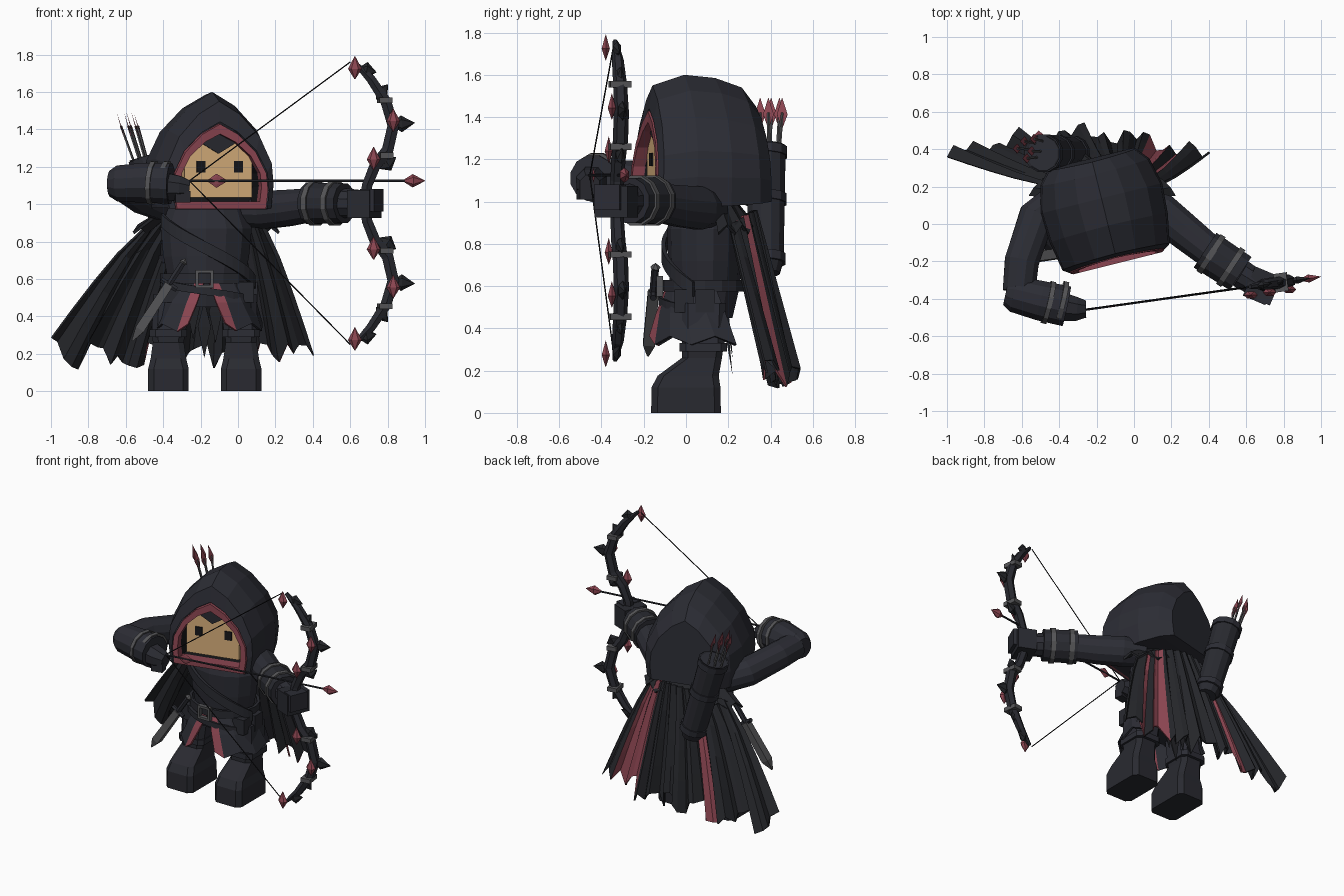
import bpy, math, random
from mathutils import Vector as V, Matrix

random.seed(4)
if "Cube" in bpy.data.objects:
    bpy.data.objects.remove(bpy.data.objects["Cube"])


def mat(name, r, g, b):
    m = bpy.data.materials.new(name)
    m.use_nodes = True
    m.diffuse_color = (r, g, b, 1)
    m.node_tree.nodes["Principled BSDF"].inputs["Base Color"].default_value = (r, g, b, 1)
    return m


CLOTH = mat("dark cloth", .025, .026, .035)
CAPE = mat("cape black", .018, .019, .023)
LEATHER = mat("dark leather", .022, .023, .03)
RED = mat("muted red", .26, .06, .082)
SKIN = mat("tan skin", .69, .43, .2)
METAL = mat("grey metal", .09, .09, .095)
BLACK = mat("black", .008, .008, .01)


def mesh(name, verts, faces, *mats):
    me = bpy.data.meshes.new(name)
    me.from_pydata([tuple(v) for v in verts], [], faces)
    ob = bpy.data.objects.new(name, me)
    bpy.context.collection.objects.link(ob)
    for m in mats:
        me.materials.append(m)
    return ob


def loft(name, rings, m, caps=(True, True)):
    n, k = len(rings[0]), len(rings)
    faces = [(j * n + i, j * n + (i + 1) % n, (j + 1) * n + (i + 1) % n, (j + 1) * n + i)
             for j in range(k - 1) for i in range(n)]
    if caps[0]:
        faces.append(tuple(reversed(range(n))))
    if caps[1]:
        faces.append(tuple(range((k - 1) * n, k * n)))
    return mesh(name, [p for r in rings for p in r], faces, m)


def tube(name, pts, radii, m, n=8, ref=(0, 0, 1), flat=1):
    pts = [V(p) for p in pts]
    rings = []
    for i, p in enumerate(pts):
        t = (pts[min(i + 1, len(pts) - 1)] - pts[max(i - 1, 0)]).normalized()
        a = t.cross(V(ref)).normalized()
        b = t.cross(a)
        ang = [math.tau * (k + .5) / n for k in range(n)]
        rings.append([p + radii[i] * (a * math.cos(g) * flat + b * math.sin(g)) for g in ang])
    return loft(name, rings, m)


def spike(name, p, d, r, m, flat=1, ref=(0, 1, 0), n=6):
    p, d = V(p), V(d)
    return tube(name, [p - d, p - d * .1, p + d], [.002, r, .001], m, n, ref, flat)


def box(name, c, size, m, rot=0):
    vs = [V((x, y, z)) for z in (-.5, .5) for x, y in ((-.5, -.5), (.5, -.5), (.5, .5), (-.5, .5))]
    vs = [V(c) + Matrix.Rotation(rot, 3, 'Z') @ V(a * b for a, b in zip(v, size)) for v in vs]
    return loft(name, [vs[:4], vs[4:]], m)


def grid(name, f, nu, nv, thick, rule, *mats):
    w = nu + 1
    verts = [f(i, j) for j in range(nv + 1) for i in range(w)]
    cells = [(i, j) for j in range(nv) for i in range(nu)]
    ob = mesh(name, verts, [(j * w + i, j * w + i + 1, (j + 1) * w + i + 1, (j + 1) * w + i) for i, j in cells], *mats)
    for poly, c in zip(ob.data.polygons, cells):
        poly.material_index = rule(*c)
    s = ob.modifiers.new("thickness", 'SOLIDIFY')
    s.thickness = thick
    s.material_offset = 1 if len(mats) == 3 else 0
    return ob


BX, BY = -.17, .09   # body axis


def around(a, z, rx, ry):
    return V((BX + rx * math.sin(a), BY - ry * math.cos(a), z))


def ring(z, rx, ry, n=14):
    return [around(math.tau * i / n, z, rx, ry) for i in range(n)]


# Hood, trim and face, built straight and then turned together
def arch(y, w, zb, zt, lean):
    half = [(0, 1), (.38, .88), (.75, .67), (.97, .42), (1, .22), (.95, 0)]
    pts = half + [(-x, z) for x, z in half[:0:-1]]
    return [V((x * w, y + lean * z, zb + z * (zt - zb))) for x, z in pts]


head = [
    loft("hood", [arch(*s) for s in ((-.272, .264, .972, 1.44, .03), (-.25, .295, .978, 1.55, .025),
         (-.09, .325, .98, 1.6, .02), (.08, .335, .98, 1.585, 0), (.23, .3, .99, 1.54, -.02),
         (.3, .24, 1.0, 1.45, -.02))], CLOTH, (False, True)),
    loft("hood_trim", [arch(*s) for s in ((-.25, .262, .973, 1.432, .03), (-.278, .258, .975, 1.428, .03),
         (-.278, .222, 1.015, 1.375, .03), (-.2, .222, 1.015, 1.375, .03))], RED, (False, False)),
    loft("hood_lining", [arch(-.25, .224, 1.013, 1.378, .03), arch(-.1, .215, 1.013, 1.37, .02)], BLACK, (False, True)),
    box("left_eye", (.11, -.208, 1.2), (.048, .008, .062), BLACK),
    box("right_eye", (-.096, -.208, 1.2), (.048, .008, .062), BLACK)]


def plate(name, pts, y0, y1, m):
    pts = pts + [(-x, z) for x, z in reversed(pts) if x]
    head.append(loft(name, [[V((x, y, z)) for x, z in pts] for y in (y0, y1)], m))


plate("face", [(.185, 1.035), (.185, 1.27), (.09, 1.335), (0, 1.345)], -.205, -.1, SKIN)
plate("hair_fringe", [(0, 1.27), (.1, 1.33), (.19, 1.262), (.19, 1.3), (.1, 1.36), (0, 1.375)], -.214, -.18, LEATHER)
for ob in head:
    ob.data.transform(Matrix.Translation((-.155, .06, 0)) @ Matrix.Rotation(math.radians(14), 4, 'Z'))

# Torso, mantle and belts
loft("torso", [ring(.45, .21, .13), ring(.6, .21, .165), ring(.72, .235, .175), ring(.87, .25, .18), ring(1.0, .2, .14)], CLOTH)


def mantle(i, j):
    a = 1.85 + (math.tau - 3.7) * i / 14
    jag = .04 * (i % 2) if j else 0
    return around(a, .99 - .15 * j + jag, .2 + .2 * j, .14 + .09 * j)


grid("shoulder_mantle", mantle, 14, 1, .015, lambda i, j: 0, CAPE)


def wrap(name, a0, a1, z0, z1, h, rx, ry, m):
    def f(i, j):
        t = i / 16
        return around(a0 + (a1 - a0) * t, z0 + (z1 - z0) * t - h * j, rx, ry)
    return grid(name, f, 16, 1, .02, lambda i, j: 0, m)


wrap("belt", -math.pi, math.pi, .63, .63, .055, .228, .185, LEATHER)
wrap("chest_strap", -1.1, 1.3, .95, .62, .07, .255, .187, LEATHER)
wrap("hip_strap", -1.2, 1.4, .6, .5, .04, .245, .2, LEATHER)
for d in (-.04, .04):
    box("buckle_side", (-.18 + d, -.125, .6), (.016, .03, .095), METAL)
    box("buckle_bar", (-.18, -.125, .6 + d), (.095, .03, .016), METAL)
for x, y in ((-.36, -.02), (.04, -.01), (.06, .09)):
    box("belt_pouch", (x, y, .53), (.09, .09, .11), LEATHER)


# Coat skirt, one half per side, with red front edges
for side in (-1, 1):
    def skirt(i, j):
        gap = .06 + .28 * j / 2
        steps = [0, .22, .6, 1, 1.4, 1.8]
        a = side * (gap + steps[i])
        return around(a, .58 - .11 * j - (.04 * (i % 2) if j == 2 else 0), .225 + .035 * j, .18 + .045 * j)
    grid("coat_skirt", skirt, 5, 2, .012, lambda i, j: 1 if i == 0 else 0, CLOTH, RED)


# Legs and boots
def block(cx, y0, y1, hx, z):
    c = .03
    return [V((cx + x, y, z)) for x, y in ((-hx + c, y0), (hx - c, y0), (hx, y0 + c), (hx, y1 - c),
            (hx - c, y1), (-hx + c, y1), (-hx, y1 - c), (-hx, y0 + c))]


for side, x in (("right", -.372), ("left", .017)):
    loft(side + "_boot", [block(x, *s) for s in ((-.165, .165, .108, 0), (-.163, .163, .108, .12), (-.135, .155, .095, .175),
         (-.02, .17, .083, .26), (-.02, .18, .09, .33))], LEATHER)
    loft(side + "_boot_cuff", [block(x, -.03, .195, .1, z) for z in (.29, .33)], CLOTH)
    loft(side + "_trouser_leg", [block(x, -.02, .18, .09, .3), block(x * .9 - .017, -.02, .19, .1, .52)], CLOTH)

# Arms
tube("right_upper_arm", [(-.4, .14, 1.0), (-.52, .04, 1.05), (-.6, -.2, 1.1), (-.615, -.36, 1.11)], [.09, .1, .095, .09], CLOTH, 12)
tube("right_forearm", [(-.685, -.365, 1.11), (-.64, -.375, 1.11), (-.5, -.41, 1.115), (-.36, -.44, 1.11)], [.07, .1, .11, .112], CLOTH, 12)
for t in (-.47, -.4):
    tube("right_bracer_band", [(t, -.417, 1.115), (t + .025, -.423, 1.113)], [.119] * 2, METAL, 12)
tube("right_fist", [(-.37, -.445, 1.09), (-.31, -.455, 1.085), (-.26, -.455, 1.08)], [.08, .07, .05], LEATHER, 8)
box("right_thumb", (-.3, -.48, 1.04), (.08, .06, .06), LEATHER, .2)
tube("left_upper_arm", [(.02, .12, .97), (.15, .06, .97), (.27, -.04, .98), (.42, -.16, 1.0)], [.09, .105, .1, .09], CLOTH, 12)
A, B = V((.38, -.14, 1.005)), V((.57, -.265, 1.005))
tube("left_bracer", [A, B], [.115, .11], LEATHER, 12)
for t in (.1, .65):
    tube("left_bracer_band", [A.lerp(B, t), A.lerp(B, t + .14)], [.122] * 2, METAL, 12)
tube("left_wrist", [B, (.66, -.32, 1.0)], [.08, .075], CLOTH, 10)
box("left_fist", (.675, -.33, 1.0), (.13, .17, .15), LEATHER, -.4)
box("left_knuckles", (.715, -.36, 1.02), (.08, .13, .12), CLOTH, -.4)


# Bow: upper limb and its mirror below
def bowp(x, z, dy=0):
    return V((x, -.46 + (x + .27) * .14 + dy, z))


limb = [(.68, 1.0), (.69, 1.1), (.73, 1.2), (.8, 1.29), (.83, 1.42), (.79, 1.55), (.71, 1.67), (.62, 1.76)]
for s in (1, -1):
    def P(x, z, dy=0):
        return bowp(x, 1.005 + s * (z - 1.005), dy)
    tube("bow_limb", [P(*p) for p in limb], [.035, .032, .034, .036, .036, .033, .028, .012], LEATHER, 6, (0, 1, 0))
    for x, z in ((.625, 1.73), (.83, 1.45), (.725, 1.245)):
        spike("bow_gem", P(x, z, -.045), (0, 0, .062), .037, RED, .6, (1, 0, 0))
    for x, z, dx, dz in ((.69, 1.715, .05, -.01), (.88, 1.43, .065, .005), (.8, 1.22, .045, .03), (.77, 1.6, .03, .04)):
        spike("bow_thorn", P(x, z), (dx, .01, s * dz), .045, CAPE, .5, (0, 0, 1))
    for x, z in ((.785, 1.555), (.79, 1.26)):
        box("bow_clamp", P(x, z), (.07, .1, .03), METAL, .14)
    tube("bow_string", [P(.6, 1.76), (-.26, -.455, 1.125)], [.0035] * 2, BLACK, 5)

# Nocked arrow
tube("arrow_shaft", [bowp(-.26, 1.125), bowp(.92, 1.125)], [.007] * 2, LEATHER, 6)
spike("arrow_head", bowp(.94, 1.125), (.06, .009, 0), .036, RED, .7, (0, 0, 1))
spike("arrow_fletching", bowp(-.11, 1.125), (.055, .008, 0), .038, RED, .12, (0, 0, 1))

# Quiver and spare arrows
Q0, Q1 = V((-.31, .38, .66)), V((-.49, .378, 1.26))
axis = (Q1 - Q0).normalized()
tube("quiver", [Q0, Q0.lerp(Q1, .1), Q1, Q1 - axis * .1], [.065, .085, .097, .08], LEATHER, 12, (0, 1, 0))
for t in (.08, .55, .92):
    tube("quiver_band", [Q0.lerp(Q1, t), Q0.lerp(Q1, t + .07)], [.093 + .012 * t] * 2, CLOTH, 12, (0, 1, 0))
for dx, dy in ((-.05, .02), (-.02, .05), (.01, .01), (.02, .06), (-.01, -.02)):
    base = Q1 + V((dx, dy, -.08))
    tip = base + axis * .25 + V((dx * .3, dy * .3, 0))
    tube("spare_arrow", [base, tip], [.007] * 2, METAL, 5, (0, 1, 0))
    spike("spare_fletching", tip, axis * .075, .036, RED, .1, (0, 1, 0), 4)

# Pleated, ragged cape with red stripes on its outside
NU, NV = 40, 4
hem = [random.uniform(.11, .27) for _ in range(NU + 1)]


def cape(i, j):
    u, v = i / NU, j / NV
    k = v ** .85
    x = (1 - k) * (-.49 + .63 * u) + k * (-1.0 + 1.4 * u)
    bow = math.sin(math.pi * u)
    pleat = (.01 + .025 * v) * math.sin(i * 1.9) + .03 * v * math.sin(i * .7)
    y = .21 + .12 * bow + (.15 + .01 * bow) * v + pleat
    top = .96 - .07 * (2 * u - 1) ** 2
    low = hem[i] + (.14 if i < 2 else 0)
    return V((x, y, top + (low - top) * v))


def stripe(i, j):
    return 0 if i in (31, 32, 33, 35, 36) or (i in (12, 13, 14) and j > 0) else 1


grid("cape", cape, NU, NV, .012, stripe, RED, CAPE, CAPE)
for x, z in ((-.24, .28), (-.18, .18), (-.12, .26)):
    spike("torn_coat_tail", (x, .2, z + .15), (0, .02, -.15), .05, CAPE, .2, (1, 0, 0), 4)

# Dagger at the hip
T0, T1 = V((-.37, -.155, .57)), V((-.565, -.18, .27))
down = (T1 - T0).normalized()
tube("dagger_blade", [T0, T0.lerp(T1, .8), T1], [.036, .04, .006], METAL, 4, (0, 1, 0), .9)
tube("dagger_grip", [T0, T0 - down * .14], [.018] * 2, LEATHER, 6, (0, 1, 0))
spike("dagger_pommel", T0 - down * .14, down * .025, .025, METAL)
side = down.cross(V((0, 1, 0))) * .05
tube("dagger_guard", [T0 - side, T0 + side], [.016] * 2, LEATHER, 6, (0, 1, 0))
